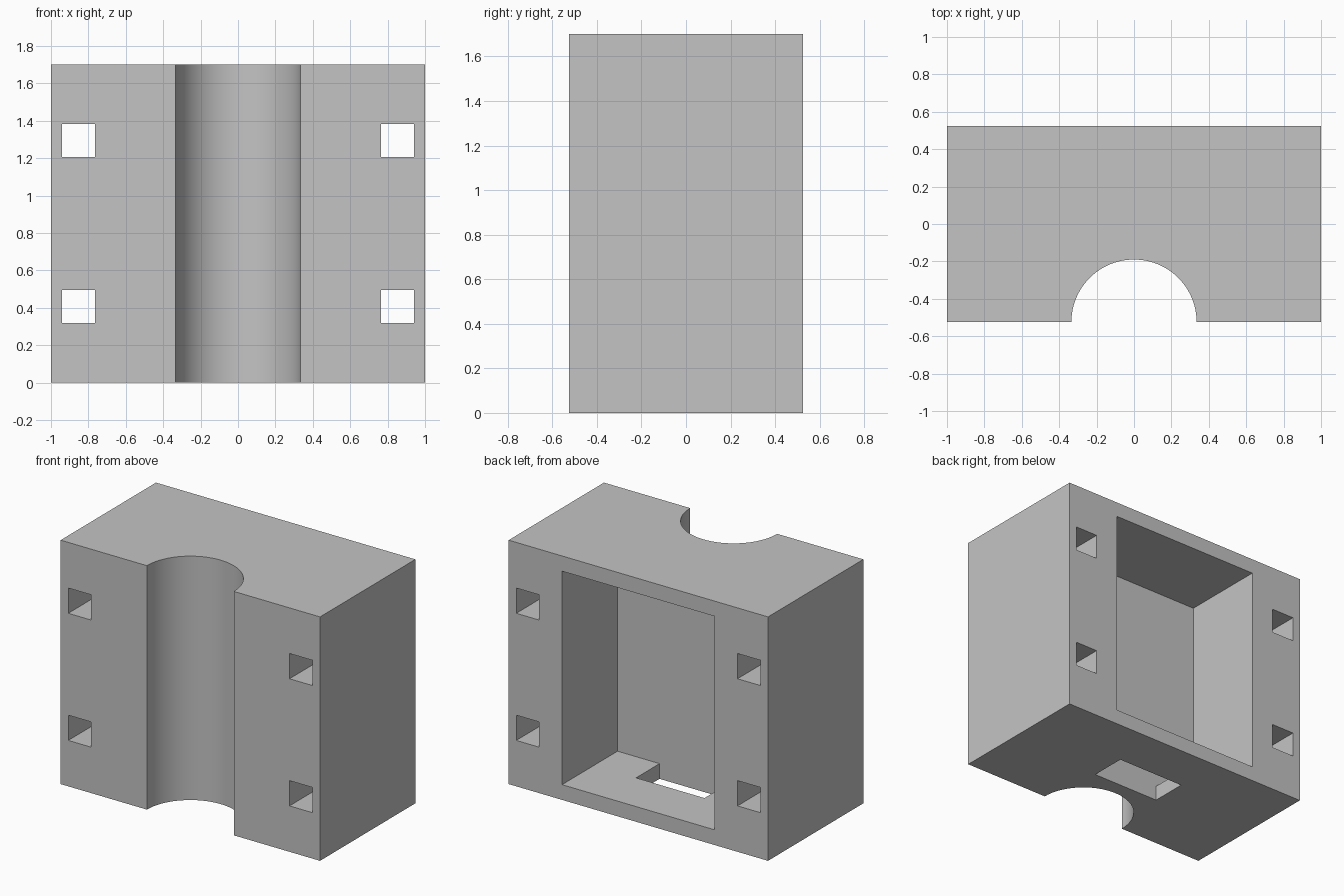
import bpy, bmesh
from math import cos, sin, pi, radians

default = bpy.data.objects.get("Cube")
if default:
    bpy.data.objects.remove(default, do_unlink=True)

HALF_X, HALF_Y, HEIGHT = 1.0, 0.525, 1.7
GROOVE_R = 0.335
WALL = 0.106
POCKET_FLOOR = -0.086

grey = bpy.data.materials.new("plain grey")
grey.use_nodes = True
colour = (0.55, 0.55, 0.55, 1)
grey.diffuse_color = colour
grey.node_tree.nodes["Principled BSDF"].inputs["Base Color"].default_value = colour


def prism(name, outline, z0, z1):
    """Extrude a flat outline from z0 up to z1."""
    bm = bmesh.new()
    face = bm.faces.new([bm.verts.new((x, y, z0)) for x, y in outline])
    top = bmesh.ops.extrude_face_region(bm, geom=[face])["geom"]
    bmesh.ops.translate(bm, vec=(0, 0, z1 - z0),
                        verts=[v for v in top if isinstance(v, bmesh.types.BMVert)])
    bmesh.ops.recalc_face_normals(bm, faces=bm.faces)
    mesh = bpy.data.meshes.new(name)
    bm.to_mesh(mesh)
    bm.free()
    obj = bpy.data.objects.new(name, mesh)
    bpy.context.collection.objects.link(obj)
    return obj


def box(name, x0, x1, y0, y1, z0, z1):
    return prism(name, [(x0, y0), (x1, y0), (x1, y1), (x0, y1)], z0, z1)


# Block with a half-round groove running up the front
STEPS = 48
arc = [(-GROOVE_R * cos(pi * i / STEPS), -HALF_Y + GROOVE_R * sin(pi * i / STEPS))
       for i in range(STEPS + 1)]
outline = [(-HALF_X, -HALF_Y)] + arc + [(HALF_X, -HALF_Y), (HALF_X, HALF_Y), (-HALF_X, HALF_Y)]
block = prism("grooved_block", outline, 0, HEIGHT)
block.data.materials.append(grey)

# Pocket in the back, and a slot through its lower wall
cutters = [
    box("pocket_cutter", -0.588, 0.588, POCKET_FLOOR, 1, WALL, HEIGHT - WALL),
    box("slot_cutter", -0.264, 0.264, POCKET_FLOOR, 0.173, -0.2, 0.3),
]

# Four square through holes
HOLE = 0.088
for side in (-1, 1):
    for z in (0.408, 1.294):
        x = side * 0.853
        cutters.append(box("hole_cutter", x - HOLE, x + HOLE, -1, 1, z - HOLE, z + HOLE))

bpy.ops.object.select_all(action="DESELECT")
block.select_set(True)
bpy.context.view_layer.objects.active = block
for cutter in cutters:
    cutter.hide_render = True
    mod = block.modifiers.new(cutter.name, "BOOLEAN")
    mod.operation = "DIFFERENCE"
    mod.solver = "EXACT"
    mod.object = cutter
    bpy.ops.object.modifier_apply(modifier=mod.name)
    bpy.data.objects.remove(cutter, do_unlink=True)

bpy.ops.object.shade_smooth_by_angle(angle=radians(30))
